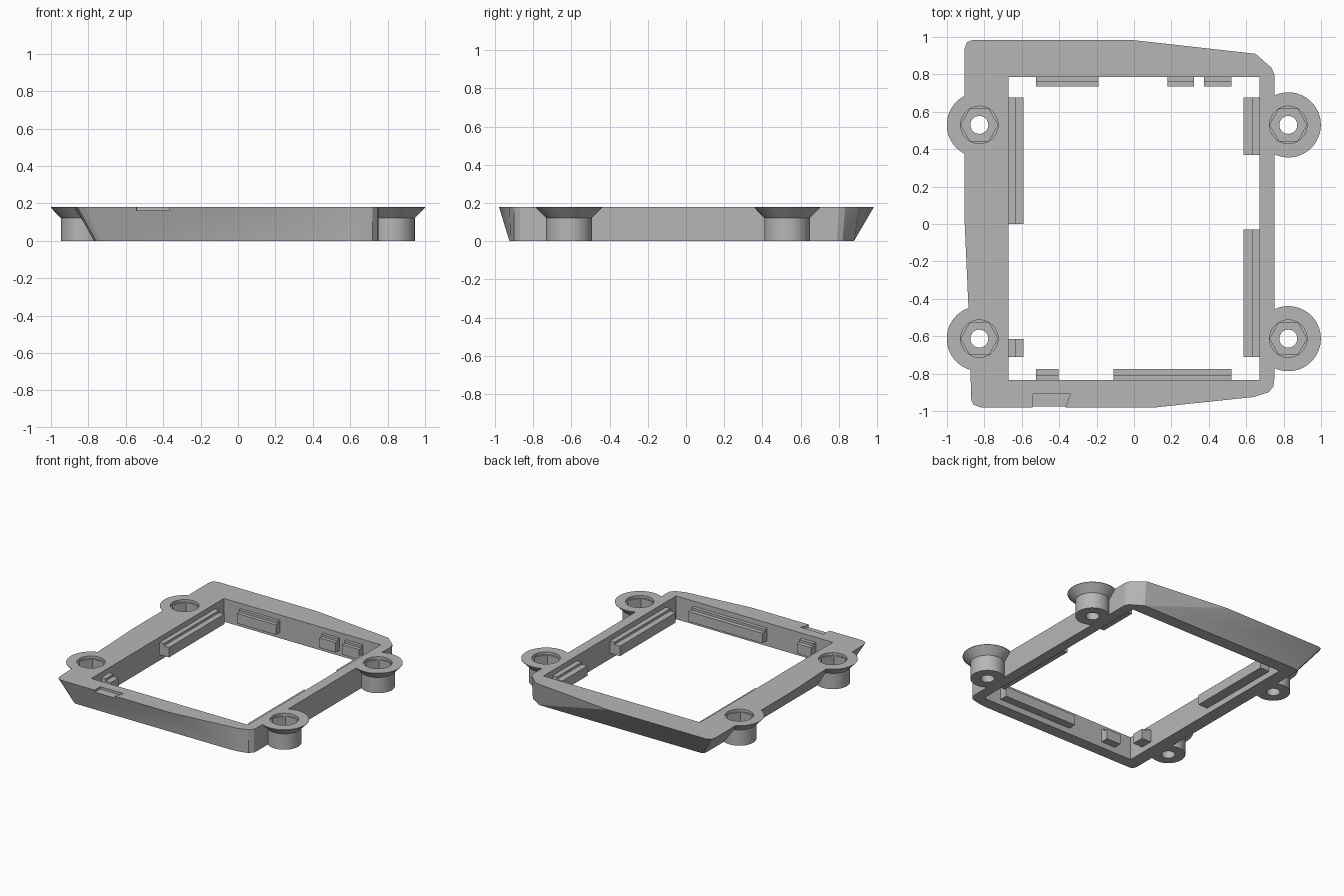
import bpy, bmesh, math
from mathutils import Matrix

if "Cube" in bpy.data.objects:
    bpy.data.objects.remove(bpy.data.objects["Cube"], do_unlink=True)

H = 0.18
GREY = (0.47, 0.47, 0.47, 1)
mat = bpy.data.materials.new("plain grey")
mat.use_nodes = True
mat.diffuse_color = GREY
mat.node_tree.nodes["Principled BSDF"].inputs["Base Color"].default_value = GREY


def loft(name, sections):
    """Closed solid through matching rings of (x, y, z) points."""
    bm = bmesh.new()
    rings = [[bm.verts.new(p) for p in s] for s in sections]
    n = len(rings[0])
    bm.faces.new(rings[0][::-1])
    bm.faces.new(rings[-1])
    for a, b in zip(rings, rings[1:]):
        for i in range(n):
            j = (i + 1) % n
            # the split follows the diagonal crease of the twisted walls
            bm.faces.new((a[i], a[j], b[j]))
            bm.faces.new((a[i], b[j], b[i]))
    bmesh.ops.dissolve_degenerate(bm, dist=1e-5, edges=bm.edges[:])
    bmesh.ops.recalc_face_normals(bm, faces=bm.faces[:])
    me = bpy.data.meshes.new(name)
    bm.to_mesh(me)
    bm.free()
    me.materials.append(mat)
    ob = bpy.data.objects.new(name, me)
    bpy.context.collection.objects.link(ob)
    return ob


def ring(c, r, z, n):
    return [(c[0] + r * math.cos(math.tau * i / n),
             c[1] + r * math.sin(math.tau * i / n), z) for i in range(n)]


def box(name, x0, x1, y0, y1, z0, z1):
    corners = [(x0, y0), (x1, y0), (x1, y1), (x0, y1)]
    return loft(name, [[(x, y, z) for x, y in corners] for z in (z0, z1)])


def activate(ob):
    bpy.ops.object.select_all(action="DESELECT")
    ob.select_set(True)
    bpy.context.view_layer.objects.active = ob


def combine(target, tool, op):
    activate(target)
    m = target.modifiers.new(op.lower(), "BOOLEAN")
    m.operation, m.solver, m.object = op, "EXACT", tool
    bpy.ops.object.modifier_apply(modifier=m.name)
    bpy.data.objects.remove(tool, do_unlink=True)


# Frame body: top outline and the smaller bottom outline, counter-clockwise
top = [(-.87, -.94), (-.857, -.967), (-.82, -.98), (.12, -.98), (.64, -.925),
       (.72, -.9), (.745, -.87), (.75, -.83), (.75, .8), (.735, .835),
       (.65, .91), (-.02, .985), (-.86, .985), (-.893, .972), (-.905, .94),
       (-.905, 0), (-.885, -.45)]
bottom = [(-.77, -.89), (-.76, -.915), (-.74, -.925), (.57, -.925), (.64, -.92),
          (.72, -.9), (.745, -.87), (.75, -.83), (.75, .79), (.735, .82),
          (.64, .88), (.5, .88), (-.74, .88), (-.762, .872), (-.77, .85),
          (-.77, 0), (-.77, -.45)]
frame = loft("frame", [[(x, y, 0) for x, y in bottom], [(x, y, H) for x, y in top]])

# Flared screw bosses
centres = [(x, y) for x in (-.827, .825) for y in (-.613, .53)]
for c in centres:
    boss = loft("boss", [ring(c, r, z, 64) for r, z in
                         ((.12, 0), (.12, .122), (.174, .177), (.174, H))])
    combine(frame, boss, "UNION")

# Central opening
combine(frame, box("opening", -.67, .67, -.835, .785, -.1, .3), "DIFFERENCE")

# Round recess, hexagonal nut pocket and through hole in each boss
for c in centres:
    for r, z, n in ((.1, .16, 48), (.099, .06, 6), (.048, -.1, 32)):
        combine(frame, loft("cut", [ring(c, r, z, n), ring(c, r, .3, n)]), "DIFFERENCE")

# Shallow notch in the front edge
notch = [(-.545, -1.1), (-.365, -1.1), (-.365, -.97), (-.34, -.91), (-.54, -.91)]
combine(frame, loft("notch", [[(x, y, z) for x, y in notch] for z in (.162, .3)]),
        "DIFFERENCE")
activate(frame)
bpy.ops.object.shade_smooth_by_angle(angle=math.radians(20))

# Stepped clips along the inner walls: (start, end) spans on each side
E = .01  # overlap into the wall


def clip(name, wall, edge, span, along_x):
    s = 1 if edge > wall else -1
    for part, reach, z0, z1 in (("ledge", edge, .045, .122),
                                ("rib", wall + (edge - wall) * .45, .1, .14)):
        a, b = sorted((wall - s * E, reach))
        if along_x:
            box(f"{name}_{part}", *span, a, b, z0, z1)
        else:
            box(f"{name}_{part}", a, b, *span, z0, z1)


sides = {
    "back_clip": (.785, .735, True, [(-.525, -.19), (.18, .32), (.375, .52)]),
    "front_clip": (-.835, -.775, True, [(-.525, -.405), (-.11, .52)]),
    "right_clip": (-.67, -.59, False, [(0, .675), (-.71, -.615)]),
    "left_clip": (.67, .585, False, [(.37, .675), (-.71, -.03)]),
}
for name, (wall, edge, along_x, spans) in sides.items():
    for i, span in enumerate(spans, 1):
        clip(f"{name}_{i}", wall, edge, span, along_x)
